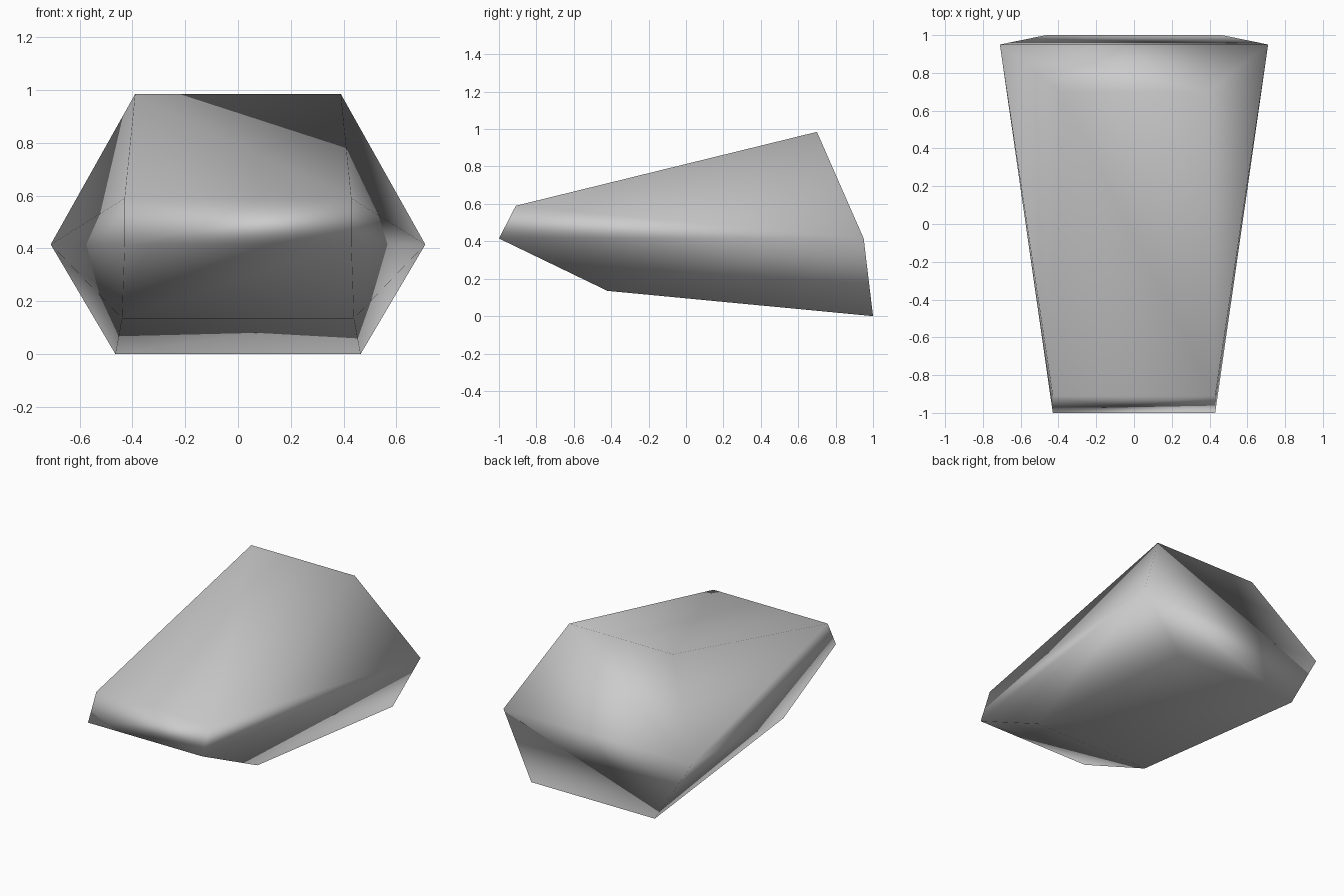
import bpy
import bmesh

cube = bpy.data.objects.get("Cube")
if cube:
    bpy.data.objects.remove(cube, do_unlink=True)

# Single grey stone colour
grey = bpy.data.materials.new("stone_grey")
grey.use_nodes = True
colour = (0.6, 0.6, 0.6, 1)
grey.diffuse_color = colour
grey.node_tree.nodes["Principled BSDF"].inputs["Base Color"].default_value = colour

bm = bmesh.new()


def ring(top, mid, bottom):
    """Six-point mirrored ring, each level given as half width, y, z."""
    rows = (top, mid, bottom)
    left = [bm.verts.new(r) for r in rows]
    right = [bm.verts.new((-x, y, z)) for x, y, z in rows]
    return [left[0], right[0], right[1], right[2], left[2], left[1]]


back = ring((0.39, 0.70, 0.985), (0.71, 0.95, 0.415), (0.465, 1.0, 0.0))
front = ring((0.43, -0.91, 0.59), (0.43, -1.0, 0.415), (0.44, -0.42, 0.135))

# Facets running from front to back, split along alternating diagonals
for i, forward in enumerate((True, True, False, False, True, False)):
    j = (i + 1) % 6
    if forward:
        tris = ((front[i], back[i], back[j]), (front[i], back[j], front[j]))
    else:
        tris = ((front[i], back[i], front[j]), (back[i], back[j], front[j]))
    for tri in tris:
        bm.faces.new(tri)

# Upper and lower facets of both ends
for end in (back, front):
    tl, tr, mr, br, bl, ml = end
    for tri in ((tl, tr, mr), (tl, mr, ml), (ml, mr, br), (ml, br, bl)):
        bm.faces.new(tri)

bmesh.ops.recalc_face_normals(bm, faces=bm.faces[:])
for face in bm.faces:
    face.smooth = True

mesh = bpy.data.meshes.new("faceted_rock")
bm.to_mesh(mesh)
bm.free()
mesh.materials.append(grey)
rock = bpy.data.objects.new("faceted_rock", mesh)
bpy.context.scene.collection.objects.link(rock)

# Soft shading led by the larger facets
soft = rock.modifiers.new("soft_shading", 'WEIGHTED_NORMAL')
soft.mode = 'FACE_AREA'
soft.weight = 50
